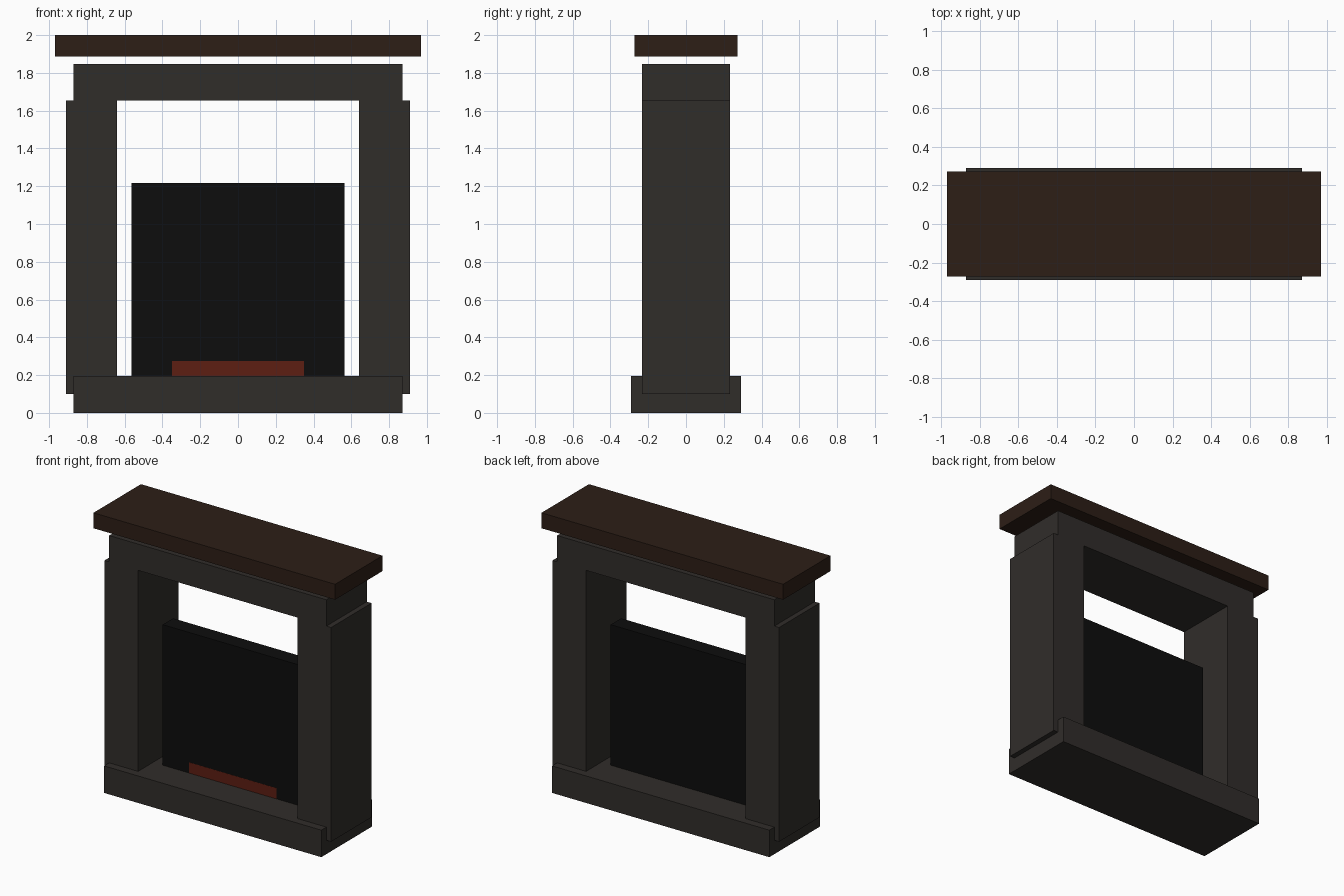
import bpy
import bmesh
from mathutils import Matrix, Vector

if "Cube" in bpy.data.objects:
    bpy.data.objects.remove(bpy.data.objects["Cube"])


def material(name, colour):
    mat = bpy.data.materials.new(name)
    mat.diffuse_color = (*colour, 1.0)
    mat.use_nodes = True
    mat.node_tree.nodes["Principled BSDF"].inputs["Base Color"].default_value = mat.diffuse_color
    return mat


def box(name, x, y, z, mat):
    """Box from (min, max) ranges along each axis."""
    bm = bmesh.new()
    size = Vector((x[1] - x[0], y[1] - y[0], z[1] - z[0]))
    centre = Vector((sum(x) / 2, sum(y) / 2, sum(z) / 2))
    bmesh.ops.create_cube(bm, size=1.0, matrix=Matrix.Diagonal((*size, 1.0)))
    mesh = bpy.data.meshes.new(name)
    bm.to_mesh(mesh)
    bm.free()
    mesh.materials.append(mat)
    obj = bpy.data.objects.new(name, mesh)
    obj.location = centre
    bpy.context.collection.objects.link(obj)
    return obj


stone = material("dark_stone", (0.030, 0.026, 0.023))
wood = material("dark_wood", (0.026, 0.013, 0.008))
soot = material("soot", (0.004, 0.004, 0.004))
glow = material("ember_glow", (0.11, 0.013, 0.006))

# Stone surround: hearth slab, two side pillars and the lintel
box("hearth", (-0.872, 0.872), (-0.29, 0.29), (0.0, 0.196), stone)
for side, x in (("left", (-0.91, -0.64)), ("right", (0.64, 0.91))):
    box(side + "_pillar", x, (-0.232, 0.232), (0.10, 1.655), stone)
box("lintel", (-0.872, 0.872), (-0.232, 0.232), (1.655, 1.846), stone)

# Wooden mantel shelf floating just above the lintel
box("mantel_shelf", (-0.97, 0.97), (-0.272, 0.272), (1.888, 2.0), wood)

# Black firebox with an ember strip flush in its front face
box("firebox", (-0.563, 0.563), (-0.06, 0.06), (0.19, 1.216), soot)
box("ember_bed", (-0.35, 0.35), (-0.061, 0.05), (0.19, 0.274), glow)
